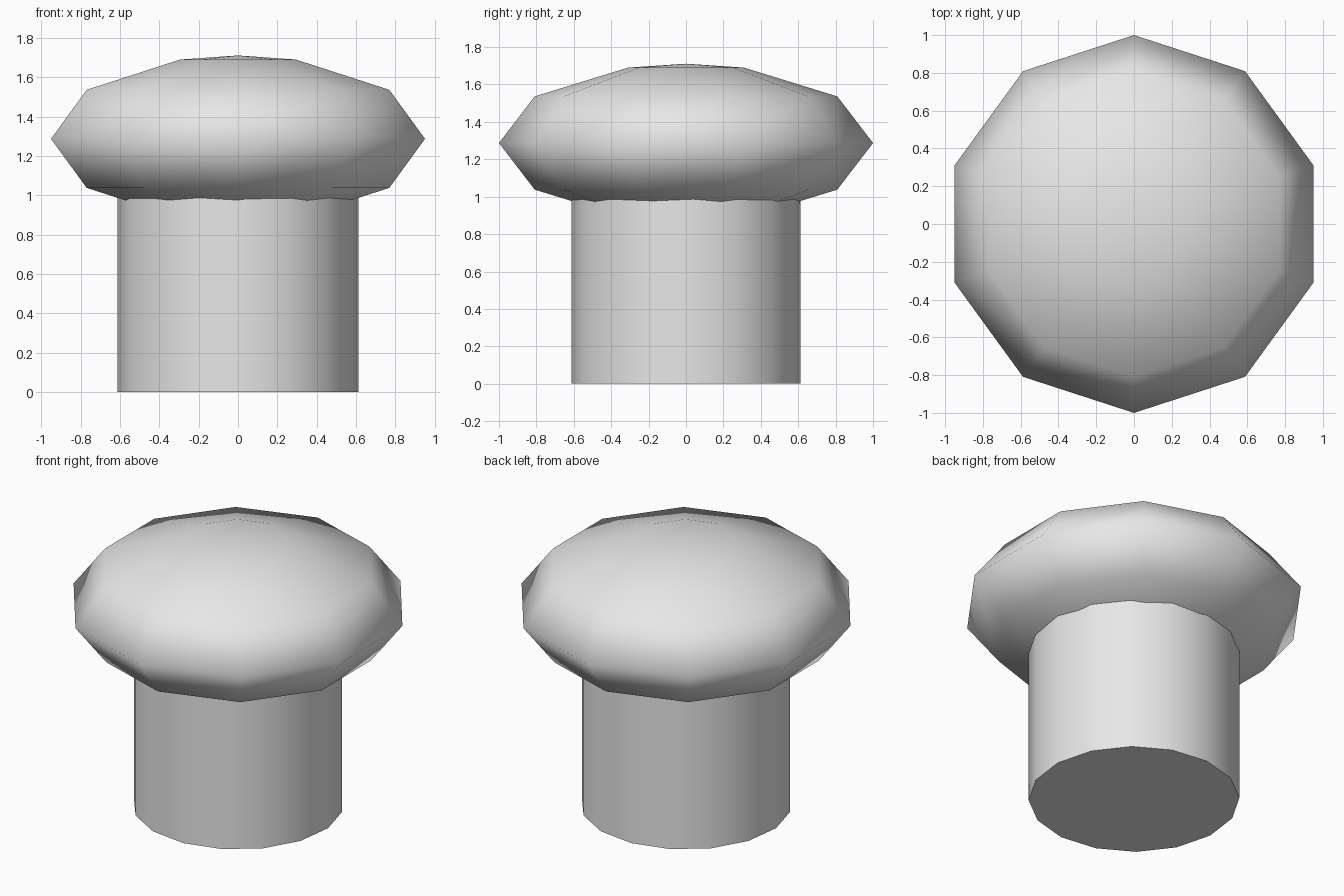
import bpy, math

if "Cube" in bpy.data.objects:
    bpy.data.objects.remove(bpy.data.objects["Cube"])

mat = bpy.data.materials.new("light grey")
mat.diffuse_color = (0.8, 0.8, 0.8, 1)
mat.use_nodes = True
mat.node_tree.nodes["Principled BSDF"].inputs["Base Color"].default_value = mat.diffuse_color


def lathe(name, profile, sides, start, sharp_angle):
    """Spin (radius, z) points about z; radius 0 becomes a pole, open ends become flat caps."""
    verts, faces, rings = [], [], []
    for r, z in profile:
        n = 1 if r == 0 else sides
        ids = []
        for i in range(n):
            a = start + 2 * math.pi * i / sides
            ids.append(len(verts))
            verts.append((r * math.cos(a), r * math.sin(a), z))
        rings.append(ids)
    for lo, hi in zip(rings, rings[1:]):
        for i in range(sides):
            j = (i + 1) % sides
            if len(lo) == 1:
                faces.append((lo[0], hi[j], hi[i]))
            elif len(hi) == 1:
                faces.append((lo[i], lo[j], hi[0]))
            else:
                faces.append((lo[i], lo[j], hi[j], hi[i]))
    if len(rings[0]) > 1:
        faces.append(tuple(reversed(rings[0])))
    if len(rings[-1]) > 1:
        faces.append(tuple(rings[-1]))
    me = bpy.data.meshes.new(name)
    me.from_pydata(verts, [], faces)
    me.materials.append(mat)
    ob = bpy.data.objects.new(name, me)
    bpy.context.collection.objects.link(ob)
    bpy.ops.object.select_all(action='DESELECT')
    ob.select_set(True)
    bpy.context.view_layer.objects.active = ob
    bpy.ops.object.shade_smooth_by_angle(angle=math.radians(sharp_angle))
    return ob


# Stem: sixteen-sided cylinder reaching up inside the cap
lathe("stem", [(0.613, 0), (0.613, 1.2)], 16, math.radians(3.7), 40)

# Cap: flattened ten-sided ball
lats = [-90, -72, -36, 0, 36, 72, 90]
cap = [(0 if abs(t) == 90 else math.cos(math.radians(t)),
        1.287 + 0.424 * math.sin(math.radians(t))) for t in lats]
lathe("cap", cap, 10, math.radians(18), 180)
